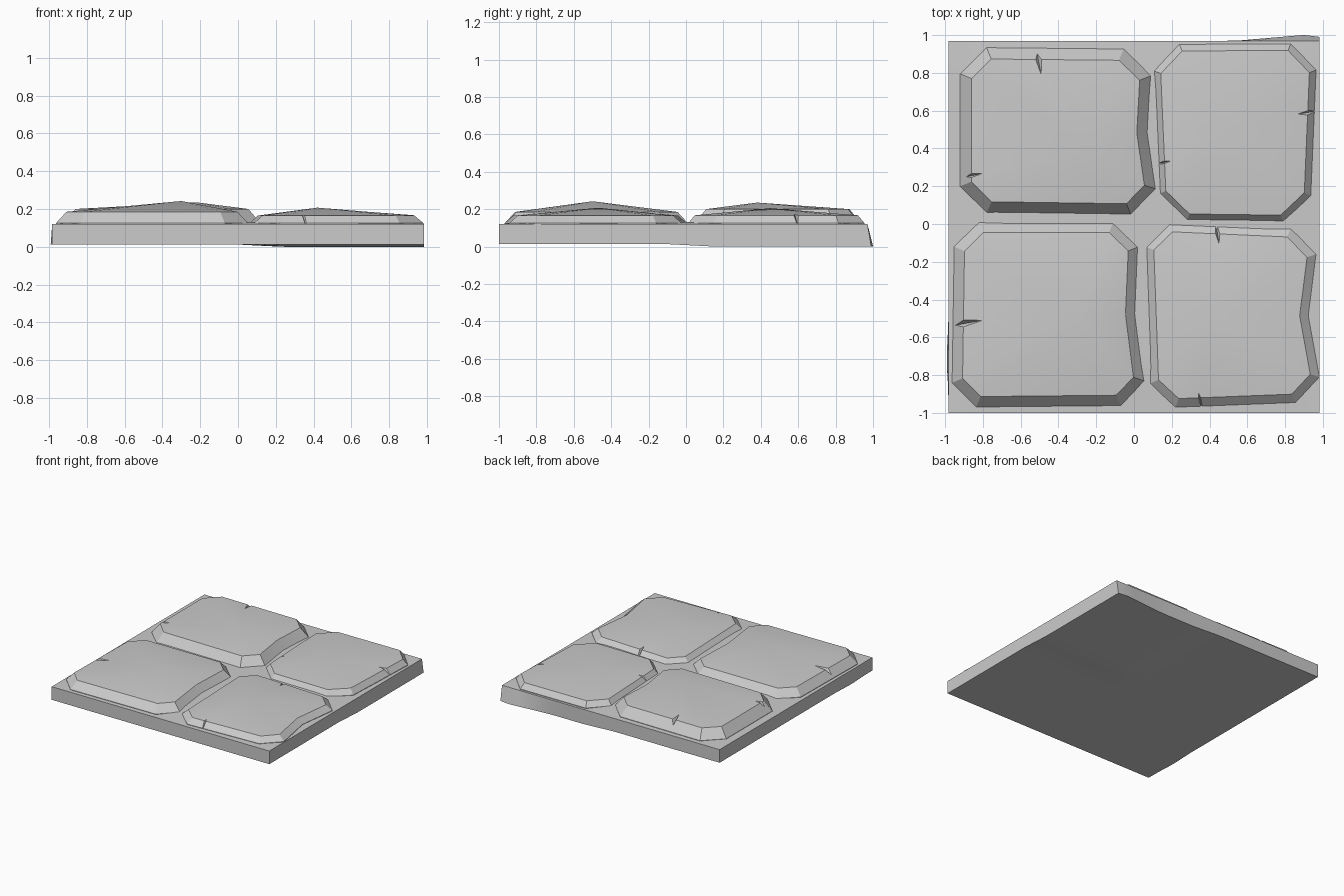
import bpy, bmesh, math
from mathutils import Vector

if "Cube" in bpy.data.objects:
    bpy.data.objects.remove(bpy.data.objects["Cube"])


def make_object(name, bm):
    bmesh.ops.recalc_face_normals(bm, faces=bm.faces)
    mesh = bpy.data.meshes.new(name)
    bm.to_mesh(mesh)
    bm.free()
    ob = bpy.data.objects.new(name, mesh)
    bpy.context.collection.objects.link(ob)
    return ob


def activate(ob):
    bpy.ops.object.select_all(action='DESELECT')
    ob.select_set(True)
    bpy.context.view_layer.objects.active = ob


def tent(v, lo, peak, hi):
    return max(0, min((v - lo) / (peak - lo), (hi - v) / (hi - peak)))


def chamfered(corners, cut, dent):
    """Clockwise outline from four corners: cut corners, worn-in right side."""
    pts = []
    for i, p in enumerate(corners):
        before, after = corners[i - 1], corners[(i + 1) % 4]
        pts.append(p + (before - p).normalized() * cut)
        pts.append(p + (after - p).normalized() * cut)
        if i == 1:
            pts.append((p + after) / 2 - Vector((dent, 0)))
    return pts


def inset(pts, width):
    """Offset a clockwise outline inwards by a constant width."""
    out = []
    for i, p in enumerate(pts):
        a = (p - pts[i - 1]).normalized()
        b = (pts[(i + 1) % len(pts)] - p).normalized()
        na, nb = Vector((a.y, -a.x)), Vector((b.y, -b.x))
        m = (na + nb).normalized()
        out.append(p + m * width / max(0.6, m.dot(na)))
    return out


def cut_chip(stone, corners, rim, side, along, length):
    """Cut a tapered wedge into one side (0 back, 1 right, 2 front, 3 left)."""
    p, q = corners[side], corners[(side + 1) % 4]
    t = (q - p).normalized().to_3d()
    inward = Vector((t.y, -t.x, 0))
    foot = p.lerp(q, along).to_3d()
    up = Vector((0, 0, rim + 0.03))
    half = t * (0.015 + 0.2 * length)
    bm = bmesh.new()
    a, b, c, e = [bm.verts.new(v) for v in (
        foot - inward * .03 + half + up, foot - inward * .03 - half + up,
        foot + inward * length + t * length * 0.2 + up,
        foot + Vector((0, 0, rim - 0.05)))]
    for f in ((a, b, c), (a, b, e), (b, c, e), (c, a, e)):
        bm.faces.new(f)
    cutter = make_object("chip_cutter", bm)
    cutter.hide_render = True
    mod = stone.modifiers.new("chip", 'BOOLEAN')
    mod.operation, mod.solver, mod.object = 'DIFFERENCE', 'EXACT', cutter
    activate(stone)
    bpy.ops.object.modifier_apply(modifier=mod.name)
    bpy.data.objects.remove(cutter)


def build_stone(name, quad, cut, dent, width, rim, peak, chips):
    # Foot, bevel, rim and a shallow crown
    corners = [Vector(c) for c in quad]
    outline = chamfered(corners, cut, dent)
    bm = bmesh.new()
    rings = []
    for pts, z in ((outline, .06), (outline, .125), (inset(outline, width), rim)):
        rings.append([bm.verts.new((p.x, p.y, z)) for p in pts])
    crown = bm.verts.new(peak)
    bm.faces.new(rings[0])
    n = len(outline)
    for i in range(n):
        j = (i + 1) % n
        for lo, hi in zip(rings, rings[1:]):
            bm.faces.new((lo[i], lo[j], hi[j], hi[i]))
        bm.faces.new((rings[2][i], rings[2][j], crown))
    stone = make_object(name, bm)
    for chip in chips:
        cut_chip(stone, corners, rim, *chip)
    activate(stone)
    bpy.ops.object.shade_smooth_by_angle(angle=math.radians(25))


# Base slab: slightly raised in the middle, uneven lower edge
bm = bmesh.new()
bmesh.ops.create_grid(bm, x_segments=24, y_segments=24, size=1)
bottom = list(bm.verts)
ext = bmesh.ops.extrude_face_region(bm, geom=bm.faces[:])
top = [g for g in ext['geom'] if isinstance(g, bmesh.types.BMVert)]
for v in bottom + top:
    v.co.x, v.co.y = v.co.x * 0.983, v.co.y * 0.985 - 0.015
for v in top:
    x, y = v.co.x, v.co.y
    v.co.z = 0.12 + 0.012 * min(1, 4 * max(0, 0.97 - max(abs(x), abs(y + 0.015))))
for v in bottom:
    x, y = v.co.x, v.co.y
    sag = min(1, max(0, (x + 0.02) / 0.25)) * min(1, max(0, (y + 0.1) / 0.25))
    v.co.z = 0.013 * (1 - sag)
    if y > 0.96:
        v.co.y += 0.031 * tent(x, 0.54, 0.9, 1.15)
    if x < -0.97:
        v.co.x -= 0.01 * tent(y, -0.88, -0.72, -0.53)
slab = make_object("base_slab", bm)
activate(slab)
bpy.ops.object.shade_smooth_by_angle(angle=math.radians(30))

# Four worn paving stones (corners clockwise from back left)
build_stone("stone_back_left", [(-.92, .935), (.085, .925), (.125, .045), (-.92, .06)],
            .14, .03, .06, .2, (-.22, .38, .235), [(0, .4, .2), (3, .21, .17)])
build_stone("stone_back_right", [(.1, .95), (.97, .955), (.93, .01), (.14, .02)],
            .14, 0, .035, .167, (.42, .45, .205), [(1, .38, .13), (3, .32, .1)])
build_stone("stone_front_left", [(-.95, .01), (.02, .01), (.06, -.96), (-.965, -.97)],
            .13, .03, .055, .185, (-.3, -.5, .242), [(3, .44, .21), (0, .88, .17)])
build_stone("stone_front_right", [(.055, .01), (.96, -.03), (.985, -.94), (.09, -.975)],
            .13, .05, .045, .165, (.42, -.47, .207),
            [(0, .42, .14), (1, .58, .13), (2, .7, .11)])
